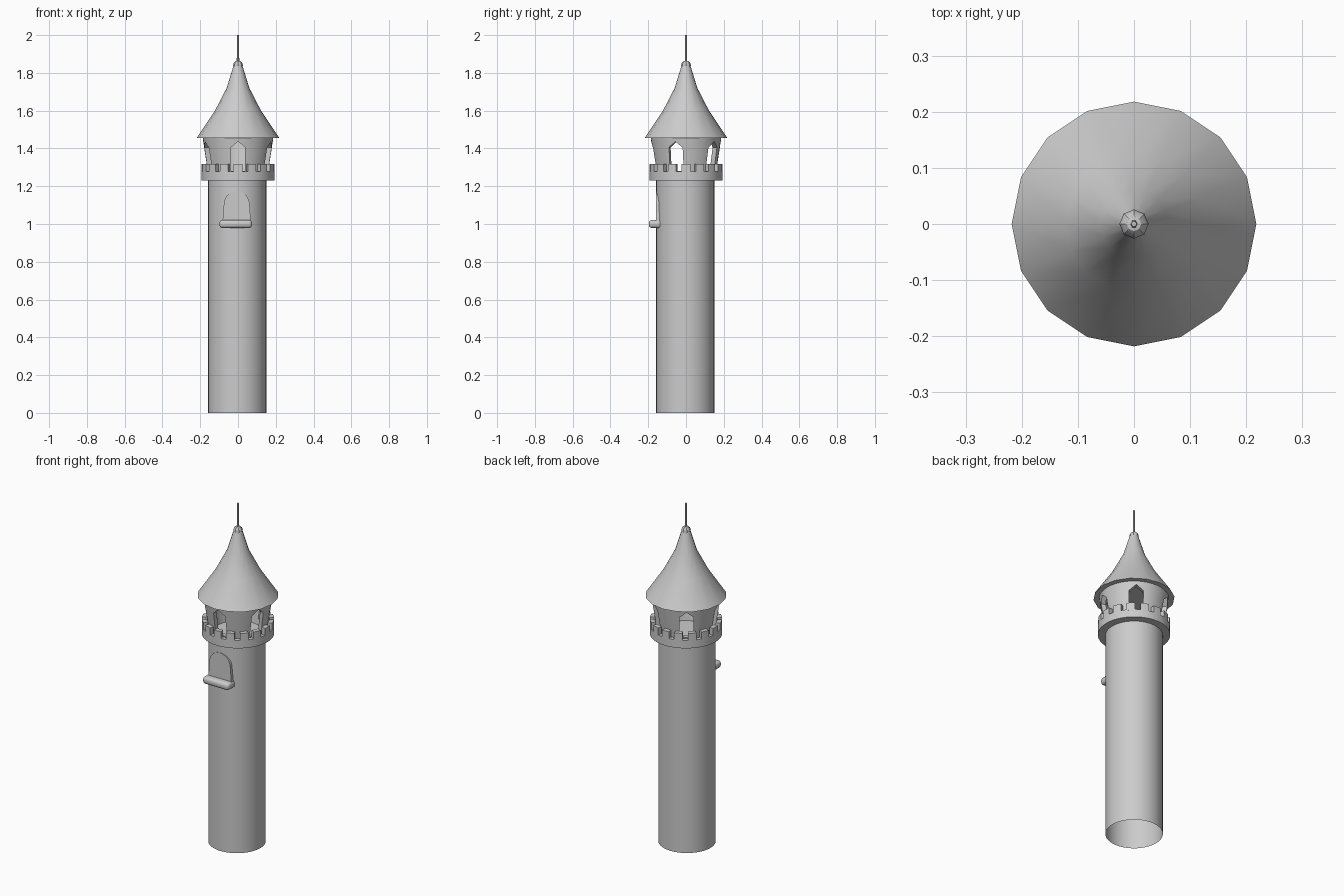
import bpy, bmesh, math
from mathutils import Matrix

if "Cube" in bpy.data.objects:
    bpy.data.objects.remove(bpy.data.objects["Cube"])


def finish(name, bm, angle=None, loc=(0, 0, 0)):
    bmesh.ops.recalc_face_normals(bm, faces=bm.faces[:])
    me = bpy.data.meshes.new(name)
    bm.to_mesh(me)
    bm.free()
    ob = bpy.data.objects.new(name, me)
    ob.location = loc
    bpy.context.collection.objects.link(ob)
    if angle:
        bpy.ops.object.select_all(action='DESELECT')
        ob.select_set(True)
        bpy.context.view_layer.objects.active = ob
        bpy.ops.object.shade_smooth_by_angle(angle=math.radians(angle))
    return ob


def lathe(name, prof, n, closed=False, angle=40, loc=(0, 0, 0), cap=False):
    bm = bmesh.new()
    rings = [[bm.verts.new((r * math.cos(2 * math.pi * i / n),
                            r * math.sin(2 * math.pi * i / n), z)) for i in range(n)]
             for r, z in prof]
    pairs = list(zip(rings, rings[1:]))
    if closed:
        pairs.append((rings[-1], rings[0]))
    for a, b in pairs:
        for i in range(n):
            j = (i + 1) % n
            bm.faces.new((a[i], a[j], b[j], b[i]))
    if cap:
        bm.faces.new(rings[0])
        bm.faces.new(rings[-1])
    return finish(name, bm, angle, loc)


def prism(bm, pts, y0, y1, mat=Matrix()):
    # extrude an (x, z) outline along y
    a = [bm.verts.new(mat @ Matrix.Translation((x, y0, z)).translation) for x, z in pts]
    b = [bm.verts.new(mat @ Matrix.Translation((x, y1, z)).translation) for x, z in pts]
    bm.faces.new(a)
    bm.faces.new(b[::-1])
    for i in range(len(pts)):
        j = (i + 1) % len(pts)
        bm.faces.new((a[i], b[i], b[j], a[j]))


# tower shaft, open at the bottom
CX = -0.004
lathe("shaft", [(0.154, 0), (0.154, 1.235)], 48, loc=(CX, CX, 0))

# parapet walkway with its low outer wall
lathe("parapet", [(0.0, 1.23), (0.194, 1.23), (0.194, 1.277), (0.168, 1.277),
                  (0.168, 1.245), (0.0, 1.245)], 48)

# merlons around the parapet
bm = bmesh.new()
N = 16
for k in range(N):
    c = -math.pi / 2 + 2 * math.pi * k / N
    half = math.pi / N * 0.6
    loops = []
    for s in range(4):
        t = c - half + 2 * half * s / 3
        loops.append([bm.verts.new((r * math.cos(t), r * math.sin(t), z))
                      for r, z in ((0.168, 1.272), (0.194, 1.272), (0.194, 1.318), (0.168, 1.318))])
    for a, b in zip(loops, loops[1:]):
        for i in range(4):
            j = (i + 1) % 4
            bm.faces.new((a[i], a[j], b[j], b[i]))
    bm.faces.new(loops[0])
    bm.faces.new(loops[-1])
finish("merlons", bm, 30)

# flared top room, a thick wall pierced by five pointed windows
room = lathe("top_room", [(0.154, 1.24), (0.187, 1.457), (0.160, 1.457), (0.127, 1.24)],
             40, closed=True, angle=None)
bm = bmesh.new()
arch = [(-0.038, 1.28), (0.038, 1.28), (0.038, 1.405), (0, 1.437), (-0.038, 1.405)]
for k in range(5):
    prism(bm, arch, -0.26, -0.08, Matrix.Rotation(2 * math.pi * k / 5, 4, 'Z'))
cutter = finish("window_cutter", bm)
mod = room.modifiers.new("windows", 'BOOLEAN')
mod.object = cutter
mod.solver = 'EXACT'
bpy.ops.object.select_all(action='DESELECT')
room.select_set(True)
bpy.context.view_layer.objects.active = room
bpy.ops.object.modifier_apply(modifier="windows")
bpy.ops.object.shade_smooth_by_angle(angle=math.radians(25))
bpy.data.objects.remove(cutter)

# sixteen-sided sweeping roof
lathe("roof", [(0.218, 1.456), (0.122, 1.60), (0.060, 1.72), (0.020, 1.85)], 16, cap=True)

# finial ball and spike
bm = bmesh.new()
bmesh.ops.create_uvsphere(bm, u_segments=8, v_segments=6, radius=0.026)
finish("finial_ball", bm, 30, (0, 0, 1.84))
lathe("spike", [(0.007, 1.85), (0.005, 2.0)], 6, cap=True)

# lower arched window panel
bm = bmesh.new()
pts = [(-0.076, 1.0), (0.076, 1.0)]
pts += [(0.068 * math.cos(math.pi * i / 12), 1.105 + 0.068 * math.sin(math.pi * i / 12))
        for i in range(13)]
prism(bm, pts, -0.1595, -0.11)
finish("lower_window", bm, 30, (-0.007, 0, 0))

# rounded sill below it
bm = bmesh.new()
bmesh.ops.create_cube(bm, size=1)
bmesh.ops.scale(bm, vec=(0.172, 0.075, 0.042), verts=bm.verts[:])
bmesh.ops.bevel(bm, geom=bm.edges[:], offset=0.016, segments=3, profile=0.5, affect='EDGES')
finish("sill", bm, 40, (-0.012, -0.159, 1.0))
